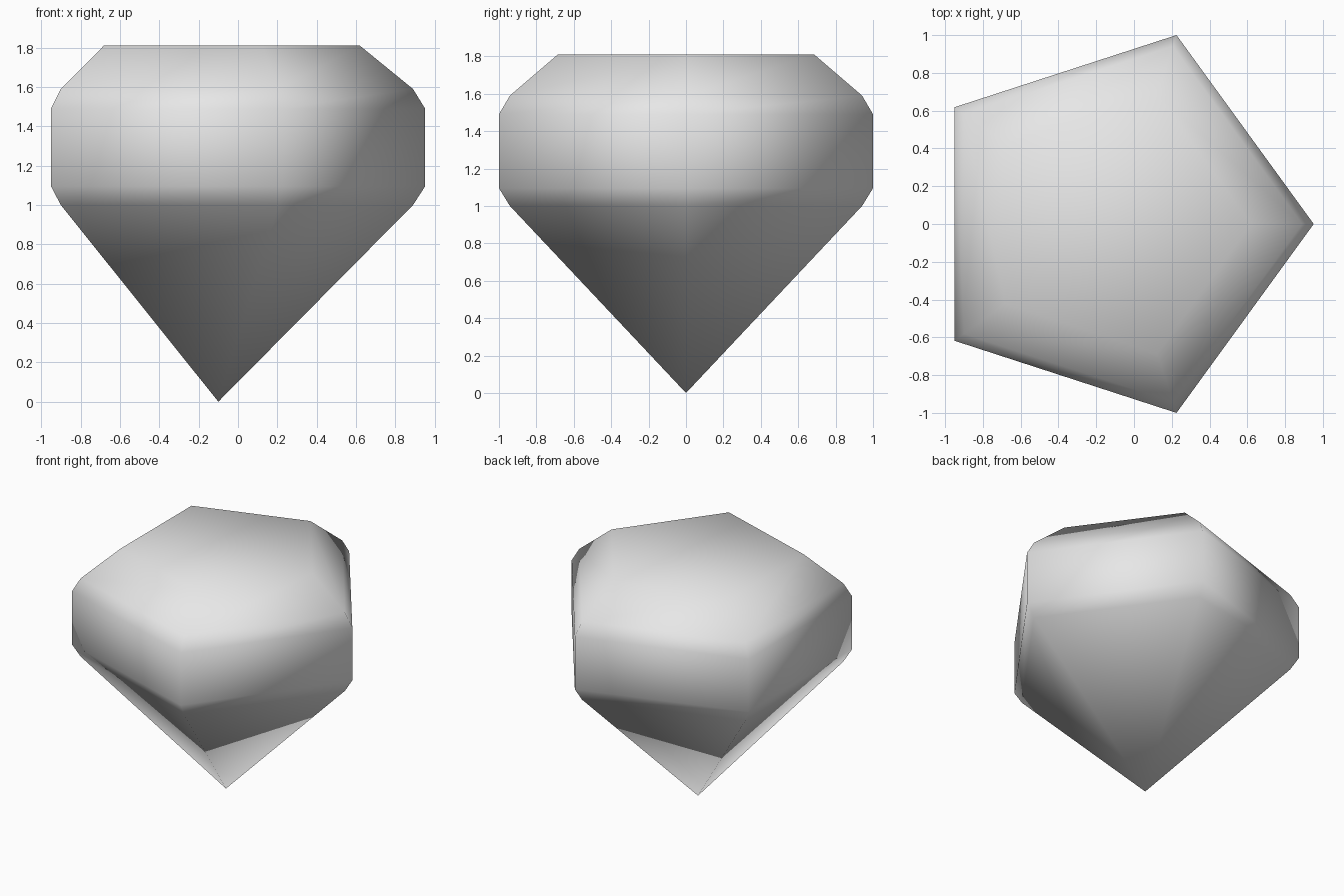
import bpy
import bmesh
from math import cos, sin, tau

cube = bpy.data.objects.get("Cube")
if cube:
    bpy.data.objects.remove(cube, do_unlink=True)

SIDES = 5
CENTRE_X = -0.1
# Radius and height of each ring, from the girdle bottom up to the table
PROFILE = [(0.99, 1.0), (1.0515, 1.095), (1.0515, 1.49), (0.99, 1.59), (0.72, 1.81)]

# Plain grey gem material
grey = bpy.data.materials.new("light_grey")
grey.use_nodes = True
colour = (0.8, 0.8, 0.8, 1.0)
grey.diffuse_color = colour
grey.node_tree.nodes["Principled BSDF"].inputs["Base Color"].default_value = colour

bm = bmesh.new()


def ring(radius, z):
    """One five-sided ring with a corner pointing along +x."""
    return [bm.verts.new((CENTRE_X + radius * cos(tau * i / SIDES),
                          radius * sin(tau * i / SIDES), z)) for i in range(SIDES)]


rings = [ring(r, z) for r, z in PROFILE]
tip = bm.verts.new((CENTRE_X, 0, 0))

# Pointed pavilion, girdle and crown facets
for i in range(SIDES):
    j = (i + 1) % SIDES
    bm.faces.new((tip, rings[0][j], rings[0][i]))
    for low, high in zip(rings, rings[1:]):
        bm.faces.new((low[i], low[j], high[j], high[i]))

# Flat table on top
bm.faces.new(rings[-1])

bmesh.ops.recalc_face_normals(bm, faces=bm.faces)
for face in bm.faces:
    face.smooth = True

mesh = bpy.data.meshes.new("gem")
bm.to_mesh(mesh)
bm.free()
mesh.materials.append(grey)
gem = bpy.data.objects.new("gem", mesh)
bpy.context.collection.objects.link(gem)
